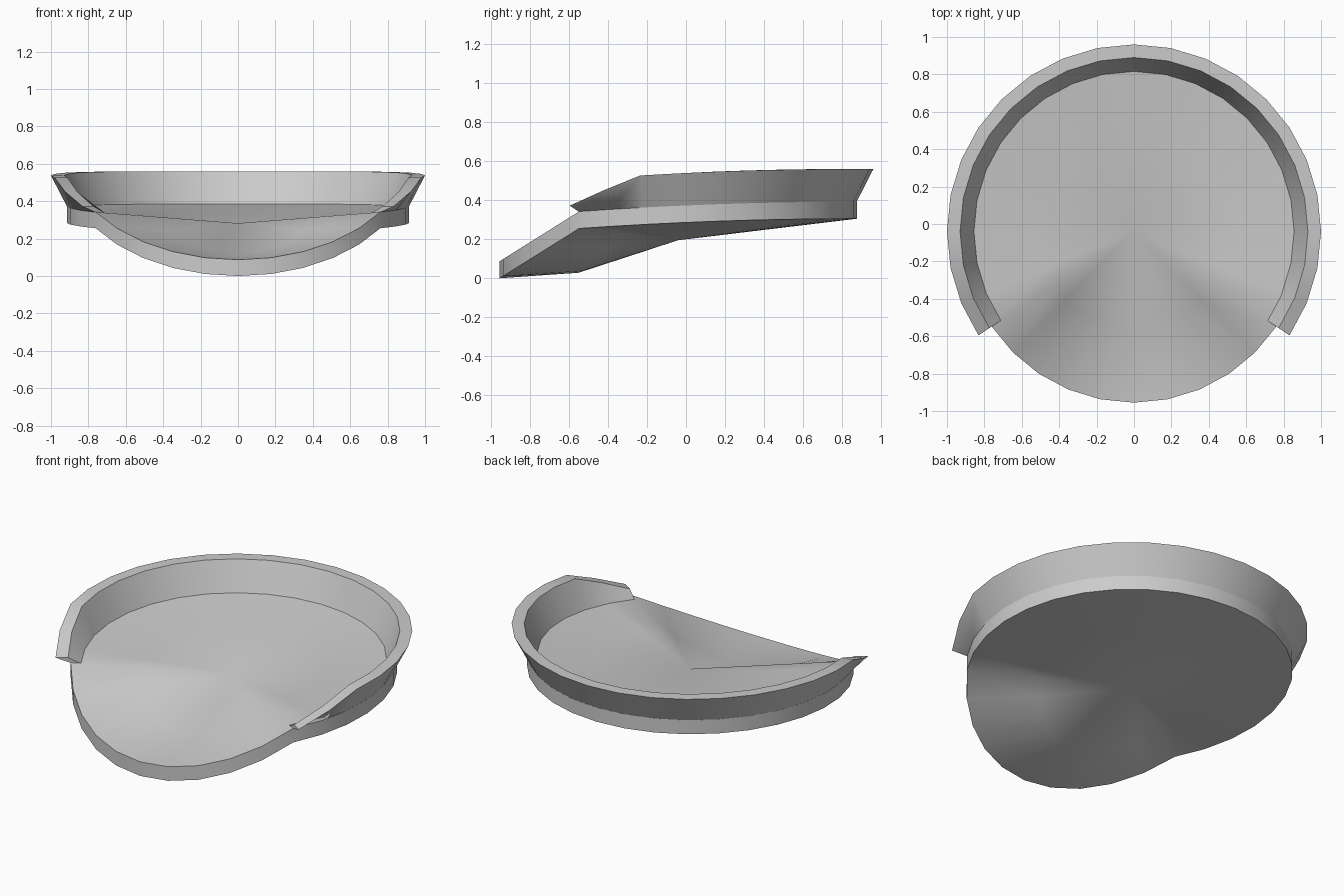
import bpy, bmesh, math

if "Cube" in bpy.data.objects:
    bpy.data.objects.remove(bpy.data.objects["Cube"])

N = 32          # sides of the circle
CY = -0.04      # circle centre in y
R_MID, R_EDGE = 0.51, 0.915
THICK = 0.087
Z_MID = 0.195   # underside height at the centre


def point(r, a, z):
    # angle is measured from the front (-y)
    return (r * math.sin(a), CY - r * math.cos(a), z)


def edge_z(a):
    # underside height along the outer edge: gentle at the back, steep drop at the front
    y = CY - R_EDGE * math.cos(a)
    y_bend = CY - R_EDGE * math.sin(math.radians(33.75))
    if y >= y_bend - 1e-4:
        return 0.305 - 0.05 * ((0.875 - y) / (0.875 - y_bend)) ** 2
    return 0.255 * (y - (CY - R_EDGE)) / (y_bend - CY + R_EDGE)


def mid_z(a):
    e = edge_z(a)
    return Z_MID + 0.557 * (e - Z_MID) - 0.058 * max(0.0, (0.255 - e) / 0.255)


def disc_z(r, a):
    t = (r - R_MID) / (R_EDGE - R_MID)
    return mid_z(a) + t * (edge_z(a) - mid_z(a))


def finish(bm, name, angle):
    bmesh.ops.recalc_face_normals(bm, faces=bm.faces)
    mesh = bpy.data.meshes.new(name)
    bm.to_mesh(mesh)
    bm.free()
    obj = bpy.data.objects.new(name, mesh)
    bpy.context.collection.objects.link(obj)
    bpy.ops.object.select_all(action='DESELECT')
    obj.select_set(True)
    bpy.context.view_layer.objects.active = obj
    bpy.ops.object.shade_smooth_by_angle(angle=math.radians(angle))


# Seat pan: dished disc drooping at the front
bm = bmesh.new()
angles = [2 * math.pi * i / N for i in range(N)]
edges = []
for dz in (0, THICK):
    centre = bm.verts.new((0, CY, Z_MID + dz))
    mid = [bm.verts.new(point(R_MID, a, mid_z(a) + dz)) for a in angles]
    edge = [bm.verts.new(point(R_EDGE, a, edge_z(a) + dz)) for a in angles]
    edges.append(edge)
    for i in range(N):
        j = (i + 1) % N
        bm.faces.new((centre, mid[i], mid[j]))
        bm.faces.new((mid[i], edge[i], edge[j], mid[j]))
for i in range(N):
    j = (i + 1) % N
    bm.faces.new((edges[0][i], edges[0][j], edges[1][j], edges[1][i]))
finish(bm, "seat_pan", 40)


# Flared rim: four-corner section swept round the back, open at the front
def rim_top(k):
    a = 2 * math.pi * k / N
    k = min(k, N - k)
    if k in (5, 6):
        return {5: 0.372, 6: 0.45}[k]
    y = CY - math.cos(a)
    return 0.56 - 0.06 * ((0.96 - y) / 1.555) ** 2.2


bm = bmesh.new()
sections = []
for k in range(5, N - 4):
    a = 2 * math.pi * k / N
    top = rim_top(k)
    profile = ((0.855, disc_z(0.855, a) + THICK - 0.002),
               (0.913, disc_z(0.913, a) + THICK - 0.002),
               (1.0, top), (0.93, top))
    sections.append([bm.verts.new(point(r, a, z)) for r, z in profile])
for s, t in zip(sections, sections[1:]):
    for i in range(4):
        j = (i + 1) % 4
        bm.faces.new((s[i], s[j], t[j], t[i]))
bm.faces.new(sections[0])
bm.faces.new(sections[-1])
finish(bm, "back_rim", 35)
